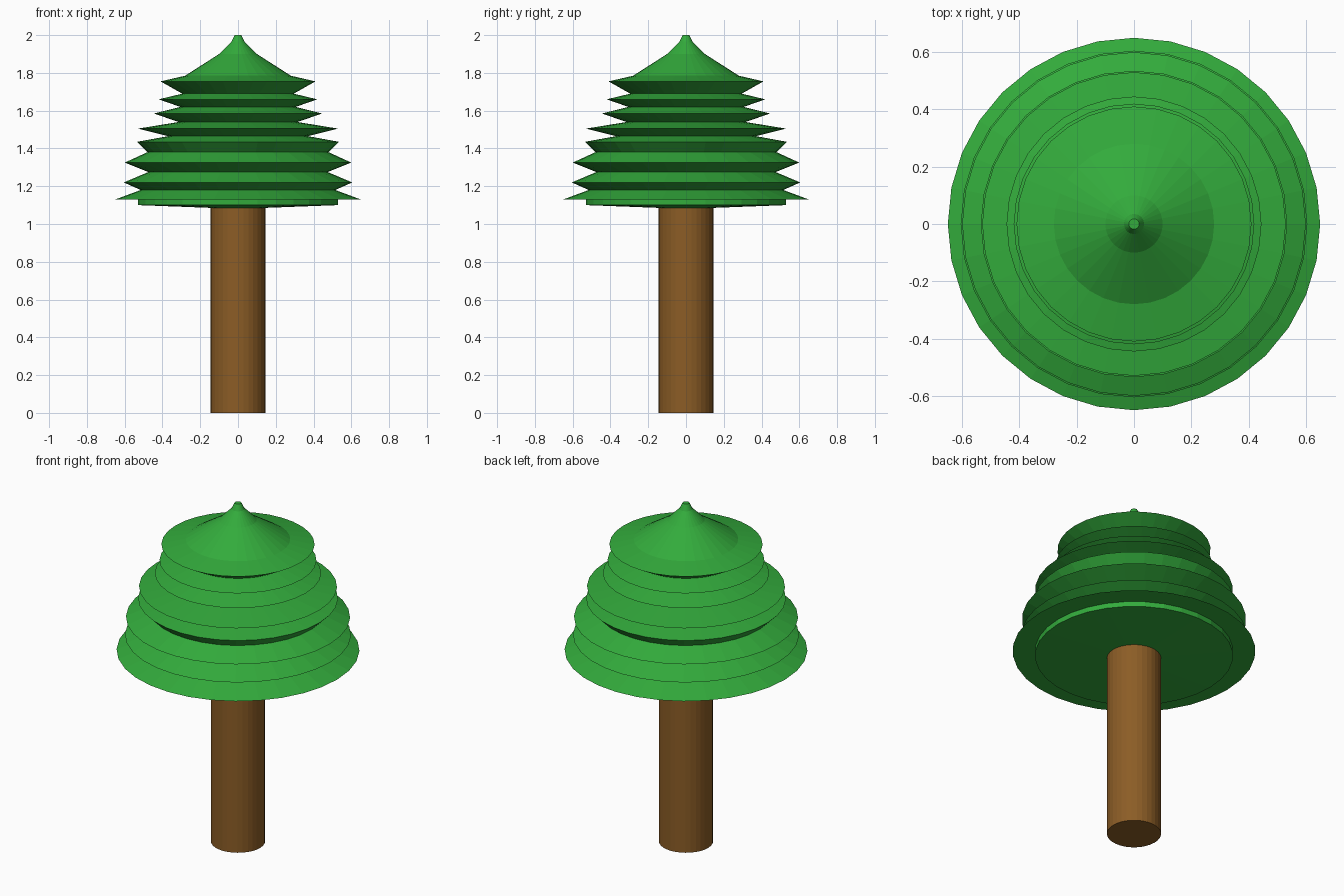
import bpy
import bmesh
import math

cube = bpy.data.objects.get("Cube")
if cube:
    bpy.data.objects.remove(cube, do_unlink=True)

SIDES = 32


def make_material(name, rgb):
    mat = bpy.data.materials.new(name)
    mat.use_nodes = True
    color = (*rgb, 1.0)
    mat.diffuse_color = color
    mat.node_tree.nodes["Principled BSDF"].inputs["Base Color"].default_value = color
    return mat


def lathe(name, profile, mat):
    """Spin a (radius, height) profile, listed bottom to top, about z."""
    bm = bmesh.new()
    verts = [bm.verts.new((r, 0, z)) for r, z in profile]
    edges = [bm.edges.new(pair) for pair in zip(verts, verts[1:])]
    bmesh.ops.spin(bm, geom=verts + edges, cent=(0, 0, 0), axis=(0, 0, 1),
                   angle=math.tau, steps=SIDES)
    bmesh.ops.remove_doubles(bm, verts=bm.verts, dist=0.0001)
    bmesh.ops.recalc_face_normals(bm, faces=bm.faces)
    mesh = bpy.data.meshes.new(name)
    bm.to_mesh(mesh)
    bm.free()
    mesh.materials.append(mat)
    obj = bpy.data.objects.new(name, mesh)
    bpy.context.collection.objects.link(obj)
    return obj


leaf_green = make_material("leaf green", (0.033, 0.41, 0.045))
bark_brown = make_material("bark brown", (0.26, 0.109, 0.019))

# Plain cylindrical trunk
lathe("trunk", [(0, 0), (0.145, 0), (0.145, 1.1), (0, 1.1)], bark_brown)

# Underside and recessed rim of the foliage
base = [(0, 1.08), (0.53, 1.1), (0.53, 1.13)]

# Pleated tiers, alternating wide rims and narrow folds
tiers = [
    (0.65, 1.13), (0.515, 1.18),
    (0.605, 1.22), (0.475, 1.275),
    (0.6, 1.325), (0.48, 1.38),
    (0.535, 1.435), (0.37, 1.465),
    (0.53, 1.505), (0.315, 1.54),
    (0.445, 1.585), (0.305, 1.62),
    (0.42, 1.66), (0.295, 1.69),
    (0.41, 1.755),
]

# Pointed crown with a small blunt tip
crown = [(0.28, 1.785), (0.1, 1.9), (0.035, 1.965), (0.018, 2.0), (0, 2.0)]

lathe("foliage", base + tiers + crown, leaf_green)
